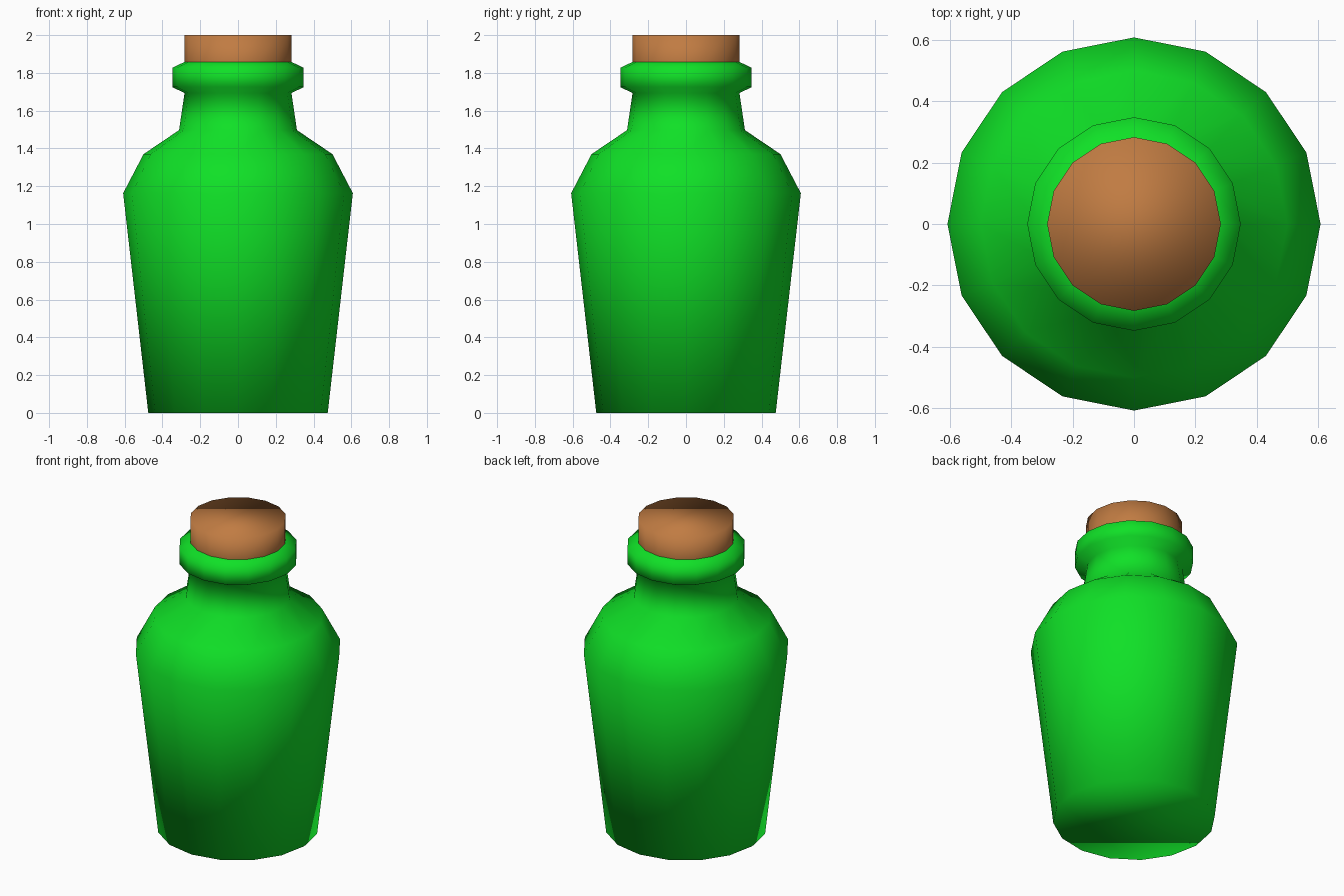
import bpy, bmesh, math

if "Cube" in bpy.data.objects:
    bpy.data.objects.remove(bpy.data.objects["Cube"])

SIDES = 16


def material(name, rgb):
    m = bpy.data.materials.new(name)
    m.diffuse_color = (*rgb, 1)
    m.use_nodes = True
    m.node_tree.nodes["Principled BSDF"].inputs["Base Color"].default_value = m.diffuse_color
    return m


def lathe(name, profile, mat, cap_bottom=True, cap_top=True):
    """Spin a (radius, height) profile into a smooth-shaded 16-sided solid."""
    bm = bmesh.new()
    rings = []
    for r, z in profile:
        rings.append([bm.verts.new((r * math.cos(2 * math.pi * i / SIDES),
                                    r * math.sin(2 * math.pi * i / SIDES), z))
                      for i in range(SIDES)])
    for low, high in zip(rings, rings[1:]):
        for i in range(SIDES):
            j = (i + 1) % SIDES
            bm.faces.new((low[i], low[j], high[j], high[i]))
    if cap_bottom:
        bm.faces.new(rings[0][::-1])
    if cap_top:
        bm.faces.new(rings[-1])
    for f in bm.faces:
        f.smooth = True
    mesh = bpy.data.meshes.new(name)
    bm.to_mesh(mesh)
    bm.free()
    mesh.materials.append(mat)
    obj = bpy.data.objects.new(name, mesh)
    bpy.context.collection.objects.link(obj)
    return obj


green = material("green glass", (0.005, 0.75, 0.02))
brown = material("cork brown", (0.53, 0.20, 0.055))

# Bottle: tapered body, shoulder, neck and rolled lip
lathe("bottle", [(0.475, 0), (0.608, 1.163), (0.5, 1.37), (0.312, 1.497),
                 (0.283, 1.693), (0.348, 1.725), (0.348, 1.827),
                 (0.283, 1.858)], green, cap_top=False)

# Cork stopper standing in the lip
lathe("cork", [(0.283, 1.858), (0.283, 2.0)], brown, cap_bottom=False)
